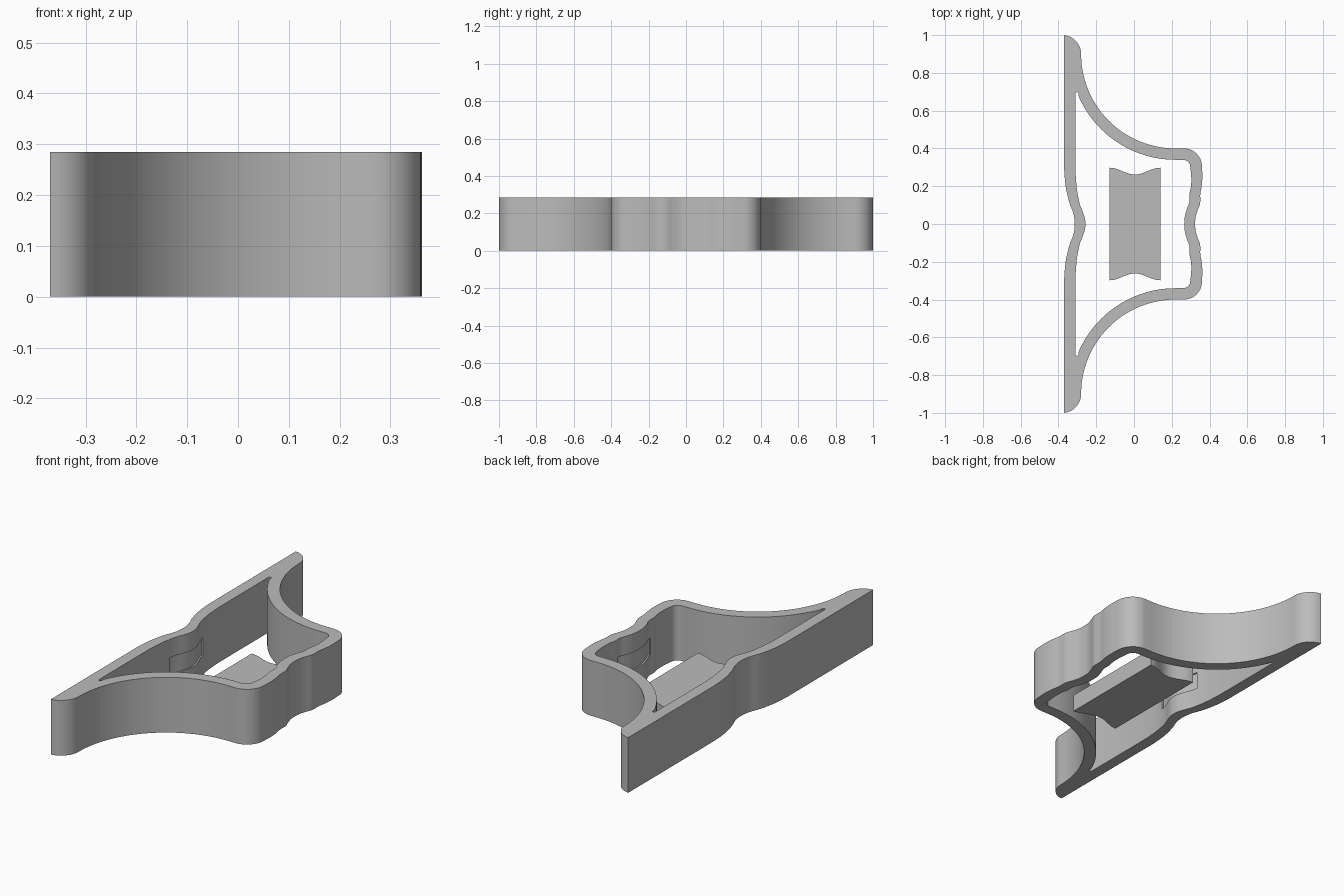
import bpy, bmesh
from math import sin, cos, pi, radians
from mathutils import Vector

if "Cube" in bpy.data.objects:
    bpy.data.objects.remove(bpy.data.objects["Cube"], do_unlink=True)

HEIGHT = 0.285
BLOCK_HEIGHT = 0.09

grey = bpy.data.materials.new("plain grey")
grey.use_nodes = True
grey.diffuse_color = (0.5, 0.5, 0.5, 1)
grey.node_tree.nodes["Principled BSDF"].inputs["Base Color"].default_value = (0.5, 0.5, 0.5, 1)


def arc(cx, cy, r, start, end, steps):
    angles = [radians(start + (end - start) * i / steps) for i in range(steps + 1)]
    return [(cx + r * cos(a), cy + r * sin(a)) for a in angles]


def mirror(points):
    return [(x, -y) for x, y in reversed(points)]


def wave(half, steps=6):
    """Smooth curve through a half profile and its mirror image, +y to -y."""
    pts = [Vector(p) for p in half + mirror(half)[1:]]
    pts = [pts[0] * 2 - pts[1]] + pts + [pts[-1] * 2 - pts[-2]]
    out = []
    for a, b, c, d in zip(pts, pts[1:], pts[2:], pts[3:]):
        for i in range(steps):
            t = i / steps
            p = 0.5 * (2 * b + (c - a) * t + (2 * a - 5 * b + 4 * c - d) * t ** 2
                       + (3 * b - a - 3 * c + d) * t ** 3)
            out.append((p.x, p.y))
    return out + [tuple(pts[-2])]


def closed_loop(upper, front, back):
    return upper + front + mirror(upper) + back[::-1]


def prism(name, loop, z0, z1):
    bm = bmesh.new()
    face = bm.faces.new([bm.verts.new((x, y, z0)) for x, y in loop])
    bmesh.ops.remove_doubles(bm, verts=bm.verts[:], dist=0.0005)
    face = bm.faces[:]
    new = bmesh.ops.extrude_face_region(bm, geom=face)["geom"]
    bmesh.ops.translate(bm, vec=(0, 0, z1 - z0),
                        verts=[v for v in new if isinstance(v, bmesh.types.BMVert)])
    bmesh.ops.recalc_face_normals(bm, faces=bm.faces[:])
    mesh = bpy.data.meshes.new(name)
    bm.to_mesh(mesh)
    bm.free()
    mesh.materials.append(grey)
    obj = bpy.data.objects.new(name, mesh)
    bpy.context.collection.objects.link(obj)
    return obj


def activate(obj):
    bpy.ops.object.select_all(action="DESELECT")
    obj.select_set(True)
    bpy.context.view_layer.objects.active = obj


def cut(obj, cutter):
    cutter.hide_render = True
    mod = obj.modifiers.new("cut", "BOOLEAN")
    mod.operation, mod.solver, mod.object = "DIFFERENCE", "EXACT", cutter
    activate(obj)
    bpy.ops.object.modifier_apply(modifier=mod.name)
    bpy.data.objects.remove(cutter, do_unlink=True)


def finish(obj):
    activate(obj)
    bpy.ops.object.shade_smooth_by_angle(angle=radians(30))


# Outer outline: rounded tip, sweeping side, rounded corner, wavy walls
outer_upper = (arc(-0.38, 0.9, 0.1, 84, 0, 10) + arc(0.22, 0.9, 0.5, 180, 270, 28)
               + arc(0.265, 0.305, 0.095, 90, 0, 10))
outer_front = wave([(0.36, 0.305), (0.362, 0.25), (0.358, 0.2), (0.351, 0.16),
                    (0.35, 0.11), (0.336, 0.07), (0.326, 0.035), (0.324, 0)])
outer_back = wave([(-0.37, 0.29), (-0.362, 0.2), (-0.344, 0.12), (-0.324, 0.065),
                   (-0.316, 0.03), (-0.314, 0)])

# Inner outline follows at constant wall thickness
inner_upper = (arc(-0.302, 0.69, 0.008, 180, 30, 6) + arc(0.22, 0.9, 0.56, 203.5, 270, 24)
               + arc(0.26, 0.302, 0.038, 90, 0, 8))
inner_front = wave([(0.298, 0.302), (0.303, 0.25), (0.302, 0.2), (0.294, 0.16),
                    (0.294, 0.12), (0.28, 0.08), (0.269, 0.04), (0.267, 0)])
inner_back = wave([(-0.31, 0.28), (-0.303, 0.19), (-0.288, 0.11), (-0.268, 0.055),
                   (-0.259, 0.025), (-0.257, 0)])

frame = prism("frame", closed_loop(outer_upper, outer_front, outer_back), 0, HEIGHT)
cut(frame, prism("cavity", closed_loop(inner_upper, inner_front, inner_back), -0.1, HEIGHT + 0.1))

# Shallow recesses at the middle of both inner walls
for wall, side in ((inner_front, 1), (inner_back, -1)):
    strip = [p for p in wall if abs(p[1]) < 0.14]
    deep = [(x + side * 0.008, y) for x, y in strip]
    near = [(x - side * 0.03, y) for x, y in reversed(strip)]
    cut(frame, prism("recess", deep + near, 0.1, 0.1 + BLOCK_HEIGHT))
finish(frame)

# Loose centre block with scooped ends
xs = [-0.135 + 0.27 * i / 20 for i in range(21)]
scoop = [(x + 0.005, 0.28 - 0.018 * cos(pi * x / 0.135)) for x in xs]
block = prism("centre_block", scoop + [(x, -y) for x, y in reversed(scoop)], 0, BLOCK_HEIGHT)
finish(block)
